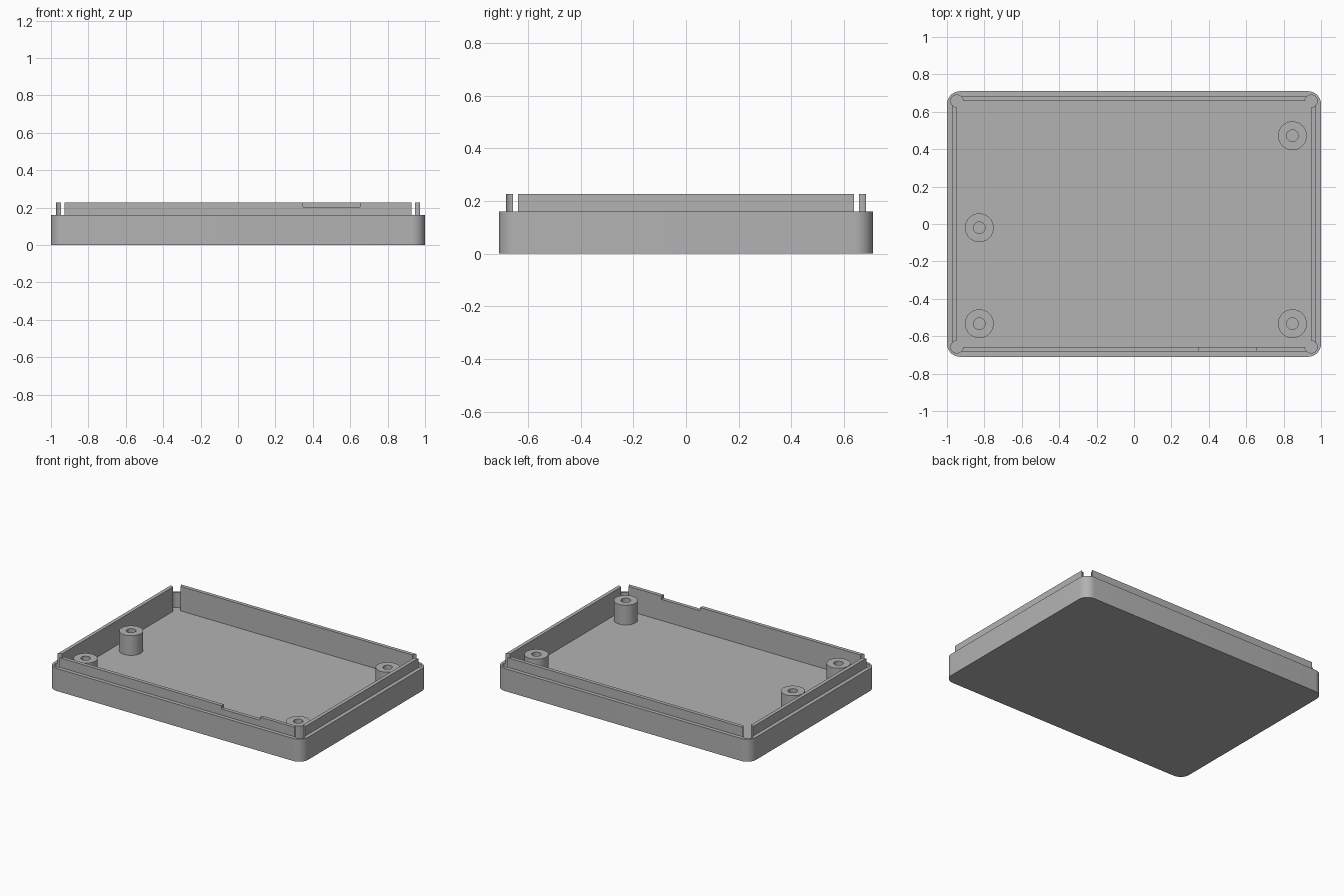
import bpy
import bmesh
import math

cube = bpy.data.objects.get("Cube")
if cube:
    bpy.data.objects.remove(cube, do_unlink=True)

HALF_X, HALF_Y = 1.0, 0.71      # outer size
WALL, LIP = 0.053, 0.027        # wall thickness, ledge width
FLOOR, LEDGE, TOP = 0.053, 0.16, 0.227
POST_TOP = 0.193
IN_X, IN_Y = HALF_X - WALL, HALF_Y - WALL

grey = bpy.data.materials.new("plain grey")
grey.use_nodes = True
colour = (0.45, 0.45, 0.45, 1)
grey.diffuse_color = colour
grey.node_tree.nodes["Principled BSDF"].inputs["Base Color"].default_value = colour


def make_object(name, bm):
    bmesh.ops.recalc_face_normals(bm, faces=bm.faces)
    mesh = bpy.data.meshes.new(name)
    bm.to_mesh(mesh)
    bm.free()
    mesh.materials.append(grey)
    obj = bpy.data.objects.new(name, mesh)
    bpy.context.collection.objects.link(obj)
    return obj


def extrude_outline(name, outline, z0, z1):
    bm = bmesh.new()
    face = bm.faces.new([bm.verts.new((x, y, z0)) for x, y in outline])
    up = bmesh.ops.extrude_face_region(bm, geom=[face])["geom"]
    verts = [v for v in up if isinstance(v, bmesh.types.BMVert)]
    bmesh.ops.translate(bm, verts=verts, vec=(0, 0, z1 - z0))
    return make_object(name, bm)


def circle(cx, cy, r, count=32):
    steps = [2 * math.pi * i / count for i in range(count)]
    return [(cx + r * math.cos(a), cy + r * math.sin(a)) for a in steps]


def rounded_rectangle(hx, hy, r, steps=10):
    points = []
    for i, (sx, sy) in enumerate([(1, 1), (-1, 1), (-1, -1), (1, -1)]):
        for k in range(steps + 1):
            a = math.pi / 2 * (i + k / steps)
            points.append((sx * (hx - r) + r * math.cos(a), sy * (hy - r) + r * math.sin(a)))
    return points


def rectangle(x0, x1, y0, y1):
    return [(x0, y0), (x1, y0), (x1, y1), (x0, y1)]


def combine(target, tool, operation):
    mod = target.modifiers.new("cut", 'BOOLEAN')
    mod.operation, mod.solver, mod.object = operation, 'EXACT', tool
    graph = bpy.context.evaluated_depsgraph_get()
    graph.update()
    mesh = bpy.data.meshes.new_from_object(target.evaluated_get(graph))
    target.modifiers.clear()
    target.data = mesh
    bpy.data.objects.remove(tool, do_unlink=True)


def smooth(obj):
    bpy.ops.object.select_all(action='DESELECT')
    obj.select_set(True)
    bpy.context.view_layer.objects.active = obj
    bpy.ops.object.shade_smooth_by_angle(angle=math.radians(30))


# Tray body with a raised, inset lip
tray = extrude_outline("tray", rounded_rectangle(HALF_X, HALF_Y, 0.07), 0, LEDGE)
lip = extrude_outline("lip", rounded_rectangle(HALF_X - LIP, HALF_Y - LIP, 0.043), LEDGE / 2, TOP)
combine(tray, lip, 'UNION')

# Hollow interior
cavity = extrude_outline("cavity", rectangle(-IN_X, IN_X, -IN_Y, IN_Y), FLOOR, 0.4)
combine(tray, cavity, 'DIFFERENCE')

# Round corner reliefs that split the lip
for sx in (-1, 1):
    for sy in (-1, 1):
        relief = extrude_outline("corner_relief", circle(sx * IN_X, sy * IN_Y, 0.033), FLOOR, 0.4)
        combine(tray, relief, 'DIFFERENCE')

# Shallow notch in the front lip
notch = extrude_outline("notch", rectangle(0.348, 0.652, -0.8, -0.6), 0.204, 0.4)
combine(tray, notch, 'DIFFERENCE')
smooth(tray)


# Hollow screw posts, turned from a ring profile
def screw_post(name, x, y, outer=0.077, inner=0.031, count=40):
    bm = bmesh.new()
    profile = [(outer, FLOOR), (outer, POST_TOP), (inner, POST_TOP), (inner, FLOOR)]
    rings = [[bm.verts.new((px, py, z)) for px, py in circle(x, y, r, count)] for r, z in profile]
    for low, high in zip(rings, rings[1:]):
        for i in range(count):
            j = (i + 1) % count
            bm.faces.new((low[i], low[j], high[j], high[i]))
    obj = make_object(name, bm)
    # Open at the base: make sure the walls face outward
    if obj.data.polygons[0].normal.dot(obj.data.polygons[0].center - obj.data.polygons[count // 2].center) < 0:
        obj.data.flip_normals()
    smooth(obj)


screw_post("screw_post_front_right", -0.827, -0.533)
screw_post("screw_post_front_left", 0.847, -0.533)
screw_post("screw_post_middle_right", -0.827, -0.02)
screw_post("screw_post_back_left", 0.847, 0.472)
